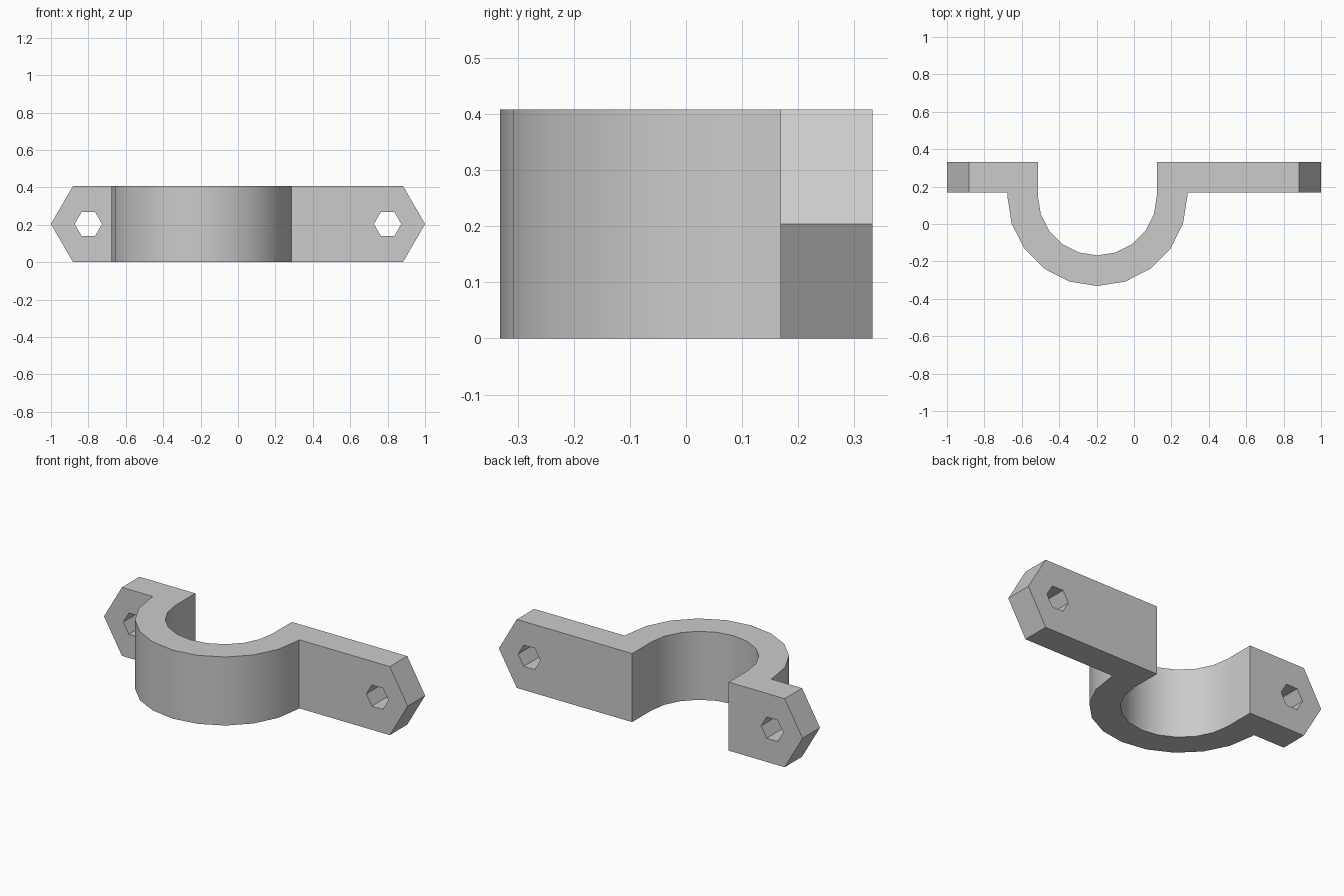
import bpy
import bmesh
from math import sin, cos, pi, radians, tan
from mathutils import Vector

cube = bpy.data.objects.get("Cube")
if cube:
    bpy.data.objects.remove(cube, do_unlink=True)

HEIGHT = 0.408
BACK, LUG_FRONT = 0.332, 0.168
CX, CY = -0.196, 0.15
OUTER, INNER = 0.4815, 0.318
HOLE_X, HOLE_R = 0.8, 0.073

grey = bpy.data.materials.new("plain grey")
grey.use_nodes = True
colour = (0.6, 0.6, 0.6, 1)
grey.diffuse_color = colour
grey.node_tree.nodes["Principled BSDF"].inputs["Base Color"].default_value = colour


def prism(name, points, depth):
    """Extrude a closed outline of 3D points along a vector."""
    bm = bmesh.new()
    face = bm.faces.new([bm.verts.new(p) for p in points])
    side = bmesh.ops.extrude_face_region(bm, geom=[face])
    moved = [v for v in side["geom"] if isinstance(v, bmesh.types.BMVert)]
    bmesh.ops.translate(bm, verts=moved, vec=Vector(depth))
    bmesh.ops.recalc_face_normals(bm, faces=bm.faces)
    mesh = bpy.data.meshes.new(name)
    bm.to_mesh(mesh)
    bm.free()
    mesh.materials.append(grey)
    obj = bpy.data.objects.new(name, mesh)
    bpy.context.collection.objects.link(obj)
    return obj


def half_ring(radius):
    """Front half of a 20-sided circle, from -x round to +x."""
    angles = [pi + i * pi / 10 for i in range(11)]
    return [(CX + radius * cos(a), CY + radius * sin(a), 0) for a in angles]


def cut(target, cutter, operation):
    bpy.context.view_layer.objects.active = target
    mod = target.modifiers.new("cut", "BOOLEAN")
    mod.operation, mod.solver, mod.object = operation, "EXACT", cutter
    bpy.ops.object.modifier_apply(modifier=mod.name)
    bpy.data.objects.remove(cutter, do_unlink=True)


# Clamp body: arched band running into two flat lugs
outline = [(-1, BACK, 0), (-1, LUG_FRONT, 0), (CX - OUTER, LUG_FRONT, 0)]
outline += half_ring(OUTER)
outline += [(CX + OUTER, LUG_FRONT, 0), (1, LUG_FRONT, 0), (1, BACK, 0), (CX + INNER, BACK, 0)]
outline += reversed(half_ring(INNER))
outline += [(CX - INNER, BACK, 0)]
clamp = prism("clamp_bracket", outline, (0, 0, HEIGHT))

# Pointed lug ends and hexagonal bolt holes
mid = HEIGHT / 2
shoulder = 1 - mid * tan(radians(30))
for side in (-1, 1):
    for low in (0, HEIGHT):
        over = low + (low - mid) * 0.5
        slope = 1 - shoulder
        corner = [(1, mid), (shoulder - slope * 0.5, over), (1.2, over), (1.2, mid)]
        tip = prism("tip_cutter", [(side * x, -0.1, z) for x, z in corner], (0, 1, 0))
        cut(clamp, tip, "DIFFERENCE")
    hexagon = [(side * HOLE_X + HOLE_R * cos(i * pi / 3), 0, mid + HOLE_R * sin(i * pi / 3))
               for i in range(6)]
    cut(clamp, prism("hole_cutter", hexagon, (0, 1, 0)), "DIFFERENCE")

# Smooth band, crisp edges
bpy.ops.object.select_all(action="DESELECT")
clamp.select_set(True)
bpy.context.view_layer.objects.active = clamp
bpy.ops.object.shade_smooth_by_angle(angle=radians(30))
